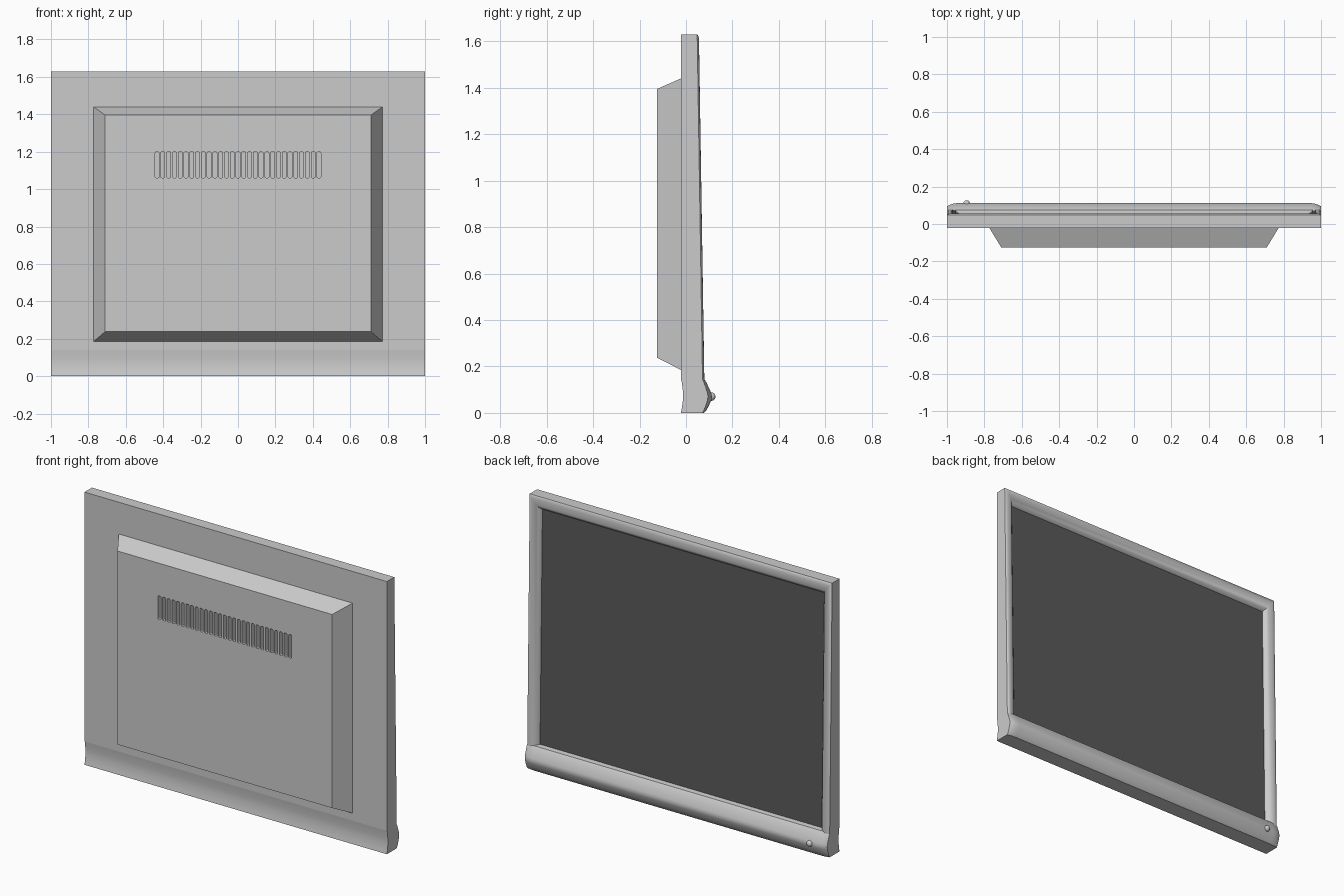
import bpy, bmesh, math
from mathutils import Matrix

if "Cube" in bpy.data.objects:
    bpy.data.objects.remove(bpy.data.objects["Cube"])

H = 1.63        # overall height
BACK = -0.022   # plane of the back panel
JOIN = 0.14     # where frame meets bottom bar


def front_y(z):
    return 0.056 + (H - z) * 0.0155


def finish(bm, name, smooth=None, color=None):
    bmesh.ops.recalc_face_normals(bm, faces=bm.faces)
    me = bpy.data.meshes.new(name)
    bm.to_mesh(me)
    bm.free()
    ob = bpy.data.objects.new(name, me)
    bpy.context.collection.objects.link(ob)
    bpy.ops.object.select_all(action='DESELECT')
    ob.select_set(True)
    bpy.context.view_layer.objects.active = ob
    if smooth:
        bpy.ops.object.shade_smooth_by_angle(angle=math.radians(smooth))
    if color:
        mat = bpy.data.materials.new(name)
        mat.diffuse_color = color
        mat.use_nodes = True
        mat.node_tree.nodes["Principled BSDF"].inputs["Base Color"].default_value = mat.diffuse_color
        me.materials.append(mat)
    return ob


def loft(bm, loops, closed):
    rows = [[bm.verts.new(p) for p in loop] for loop in loops]
    for a, b in zip(rows, rows[1:]):
        for i in range(len(a) if closed else len(a) - 1):
            j = (i + 1) % len(a)
            bm.faces.new((a[i], a[j], b[j], b[i]))
    return rows


# Frame: U-shaped loops running from the back edge round the bezel to the screen
def u_loop(inset, offset=None):
    x, top = 1 - inset, H - inset * 1.25
    yb = BACK if offset is None else front_y(JOIN) + offset
    yt = BACK if offset is None else front_y(H) + offset
    return [(-x, yb, JOIN), (-x, yt, top), (x, yt, top), (x, yb, JOIN)]


bezel = [(0, -0.008), (0.006, -0.002), (0.016, 0), (0.03, -0.001),
         (0.045, -0.006), (0.056, -0.015), (0.064, -0.026), (0.068, -0.036)]
bm = bmesh.new()
rows = loft(bm, [u_loop(0)] + [u_loop(*b) for b in bezel], False)
bm.faces.new(rows[0])
finish(bm, "frame", 35)

# Screen
bm = bmesh.new()
bm.faces.new([bm.verts.new(p) for p in u_loop(0.066, -0.033)])
finish(bm, "screen", None, (0.1, 0.1, 0.1, 1))

# Bottom bar: bulging profile (y, z) swept in x, tapering at both ends
profile = [(-0.022, 0.165), (-0.018, 0.13), (-0.013, 0.09), (-0.013, 0.055),
           (-0.018, 0.02), (-0.022, 0.0), (0.078, 0.0), (0.086, 0.008),
           (0.098, 0.03), (0.109, 0.055), (0.112, 0.07), (0.109, 0.085),
           (0.098, 0.11), (0.086, 0.135), (0.076, 0.147), (0.04, 0.15)]
stations = [(1.0, 0.72), (0.988, 0.83), (0.97, 0.93), (0.945, 1.0)]
stations = [(-x, s) for x, s in stations] + stations[::-1]
bm = bmesh.new()
rows = loft(bm, [[(x, 0.05 + (y - 0.05) * s if y > 0.05 else y, z)
                  for y, z in profile] for x, s in stations], True)
bm.faces.new(rows[0])
bm.faces.new(rows[-1])
finish(bm, "bottom_bar", 40)

# Power button
bm = bmesh.new()
bmesh.ops.create_uvsphere(bm, u_segments=20, v_segments=12, radius=0.018,
                          matrix=Matrix.Translation((-0.895, 0.109, 0.07)))
finish(bm, "power_button", 60)

# Rear housing: tapered box
bm = bmesh.new()
rows = loft(bm, [[(-x, y, z0), (x, y, z0), (x, y, z1), (-x, y, z1)]
                 for x, y, z0, z1 in [(0.775, BACK + 0.004, 0.183, 1.442),
                                      (0.71, -0.125, 0.238, 1.395)]], True)
bm.faces.new(rows[0])
bm.faces.new(rows[1])
housing = finish(bm, "rear_housing")

# Row of vent slots cut into the housing
bm = bmesh.new()
for i in range(29):
    m = Matrix.Translation(((i - 14) * 0.0309, -0.125, 1.13))
    bmesh.ops.create_cube(bm, size=1, matrix=m @ Matrix.Diagonal((0.02, 0.06, 0.14, 1)))
edges = [e for e in bm.edges
         if abs(e.verts[0].co.y - e.verts[1].co.y) > 0.05]
bmesh.ops.bevel(bm, geom=edges, offset=0.006, segments=2, profile=0.5, affect='EDGES')
cutter = finish(bm, "vent_cutter")
cutter.hide_render = True

mod = housing.modifiers.new("vents", 'BOOLEAN')
mod.operation = 'DIFFERENCE'
mod.solver = 'EXACT'
mod.object = cutter
bpy.context.view_layer.objects.active = housing
bpy.ops.object.modifier_apply(modifier=mod.name)
bpy.data.objects.remove(cutter)
